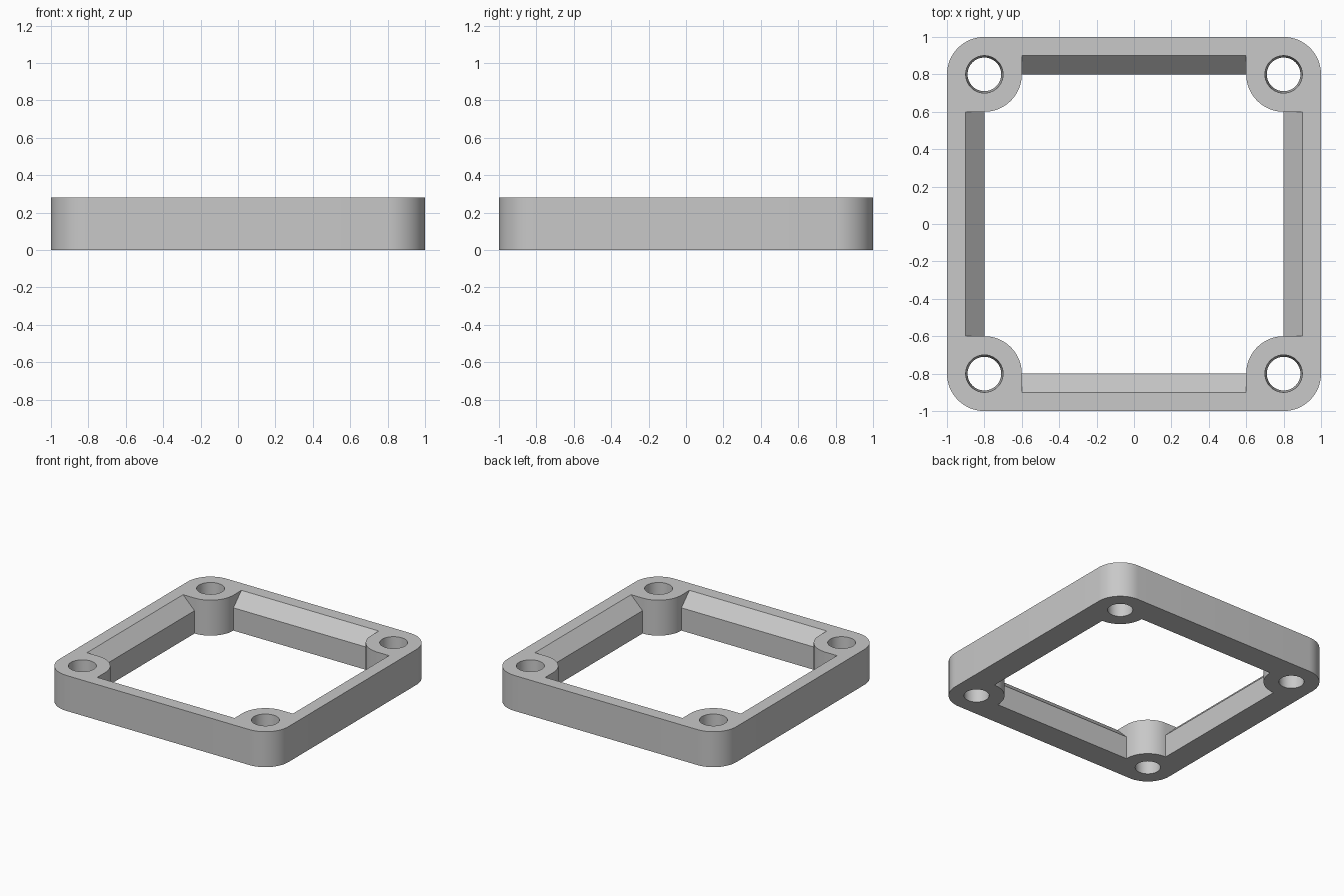
import bpy
import bmesh
from math import cos, sin, pi, radians

cube = bpy.data.objects.get("Cube")
if cube:
    bpy.data.objects.remove(cube, do_unlink=True)

HEIGHT = 0.28       # full thickness of the frame
LEDGE = 0.18        # height where the inner bevel starts
CENTRE = 0.8        # screw hole position along x and y
RADIUS = 0.2        # corner rounding and boss radius
BOSS_EDGE = CENTRE - RADIUS
STEPS = 16          # segments per quarter circle


def arc(cx, cy, r, start, end, steps):
    """Points along an arc, both ends included."""
    angles = [start + (end - start) * i / steps for i in range(steps + 1)]
    return [(cx + r * cos(a), cy + r * sin(a)) for a in angles]


def four_corners(quarter):
    """Repeat one corner's points by quarter turns into a closed loop."""
    loop = []
    for turn in range(4):
        for x, y in quarter:
            for _ in range(turn):
                x, y = -y, x
            loop.append((x, y))
    return loop


def outer_loop():
    return four_corners(arc(CENTRE, CENTRE, RADIUS, 0, pi / 2, STEPS))


def inner_loop(wall):
    """Opening outline: straight walls joined by the round screw bosses."""
    boss = arc(CENTRE, CENTRE, RADIUS, 1.5 * pi, pi, STEPS)
    return four_corners([(wall, BOSS_EDGE)] + boss + [(BOSS_EDGE, wall)])


def loft(bm, levels):
    """Skin a stack of (loop, z) outlines with equal point counts."""
    rings = [[bm.verts.new((x, y, z)) for x, y in loop] for loop, z in levels]
    for low, high in zip(rings, rings[1:]):
        n = len(low)
        for i in range(n):
            j = (i + 1) % n
            bm.faces.new((low[i], low[j], high[j], high[i]))


bm = bmesh.new()

# Rounded outer wall
loft(bm, [(outer_loop(), 0), (outer_loop(), HEIGHT)])

# Opening: upright wall below, bevel above, bosses straight throughout
loft(bm, [(inner_loop(CENTRE), 0), (inner_loop(CENTRE), LEDGE),
          (inner_loop(CENTRE + 0.1), HEIGHT)])

# Slightly tapered screw holes
for sx in (-1, 1):
    for sy in (-1, 1):
        low, high = [arc(sx * CENTRE, sy * CENTRE, r, 0, 2 * pi, 4 * STEPS)[:-1]
                     for r in (0.09, 0.1)]
        loft(bm, [(low, 0), (high, HEIGHT)])

# Flat top and bottom faces around the opening and holes
bmesh.ops.remove_doubles(bm, verts=bm.verts[:], dist=0.0001)
for z in (0, HEIGHT):
    rim = [e for e in bm.edges if e.is_boundary
           and all(abs(v.co.z - z) < 0.001 for v in e.verts)]
    bmesh.ops.triangle_fill(bm, edges=rim, use_beauty=True)
bmesh.ops.recalc_face_normals(bm, faces=bm.faces[:])

mesh = bpy.data.meshes.new("square_frame")
bm.to_mesh(mesh)
bm.free()
frame = bpy.data.objects.new("square_frame", mesh)
bpy.context.collection.objects.link(frame)

# Plain grey
grey = bpy.data.materials.new("light_grey")
grey.use_nodes = True
colour = (0.58, 0.58, 0.58, 1)
grey.diffuse_color = colour
grey.node_tree.nodes["Principled BSDF"].inputs["Base Color"].default_value = colour
mesh.materials.append(grey)

# Smooth round walls with crisp edges
bpy.ops.object.select_all(action="DESELECT")
frame.select_set(True)
bpy.context.view_layer.objects.active = frame
bpy.ops.object.shade_smooth_by_angle(angle=radians(25))
